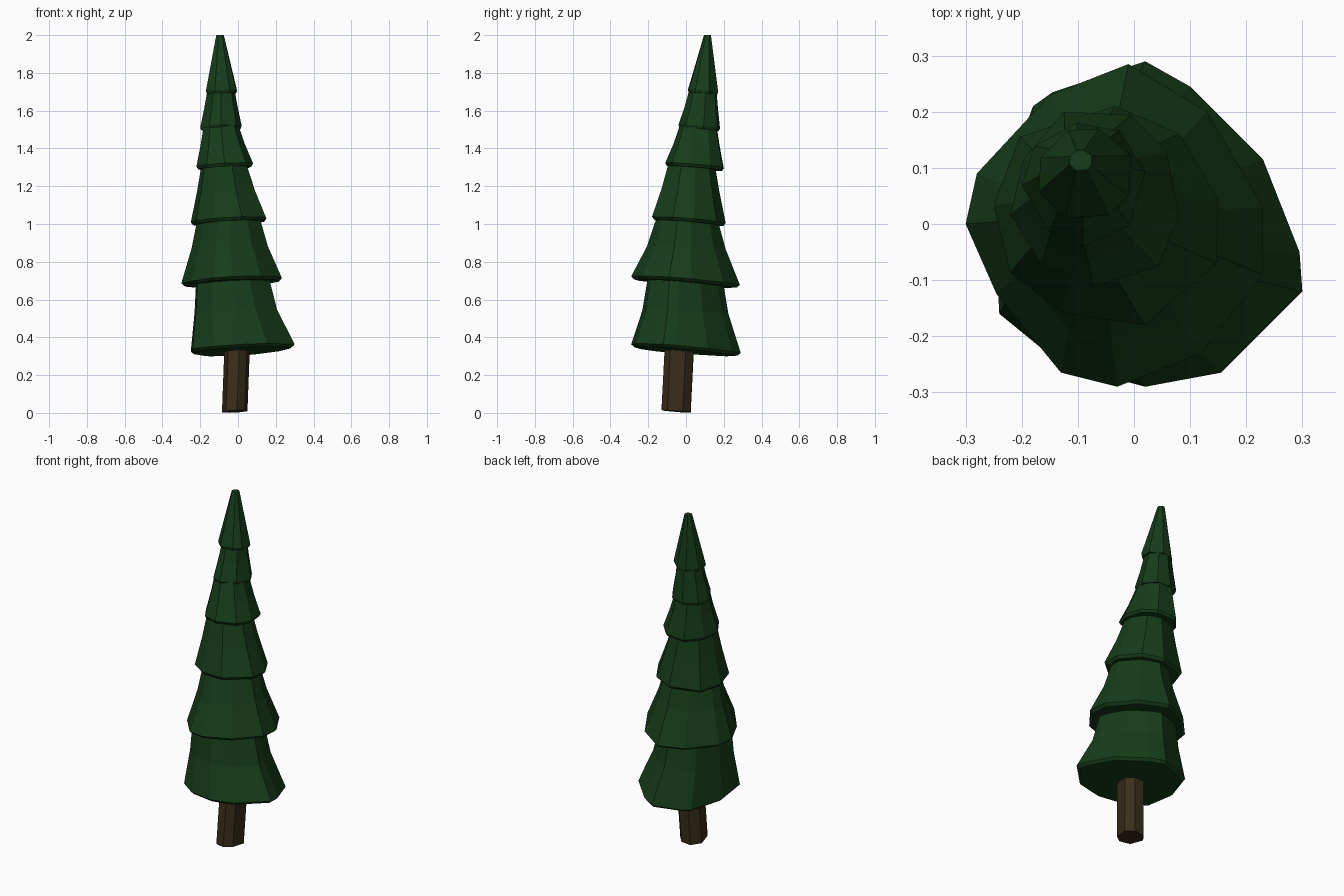
import bpy
import bmesh
import math
import random

if "Cube" in bpy.data.objects:
    bpy.data.objects.remove(bpy.data.objects["Cube"], do_unlink=True)

random.seed(4)


def make_material(name, colour):
    mat = bpy.data.materials.new(name)
    mat.use_nodes = True
    mat.diffuse_color = colour
    mat.node_tree.nodes["Principled BSDF"].inputs["Base Color"].default_value = colour
    return mat


needles = make_material("dark green needles", (0.008, 0.046, 0.010, 1))
bark = make_material("dark brown bark", (0.040, 0.027, 0.010, 1))


def uneven_outline(sides, turn):
    """Slightly irregular polygon around the origin."""
    points = []
    for i in range(sides):
        angle = turn + math.tau * (i + random.uniform(-0.15, 0.15)) / sides
        radius = random.uniform(0.94, 1.04)
        points.append((radius * math.cos(angle), radius * math.sin(angle)))
    return points


def fit(outline, box):
    """Stretch an outline so that it fills (left, right, front, back)."""
    xs, ys = zip(*outline)
    left, right, front, back = box
    return [(left + (x - min(xs)) / (max(xs) - min(xs)) * (right - left),
             front + (y - min(ys)) / (max(ys) - min(ys)) * (back - front))
            for x, y in outline]


def blend(a, b, t):
    return [p + (q - p) * t for p, q in zip(a, b)]


def loft(name, rings, mat):
    """Skin a stack of rings and close both ends."""
    bm = bmesh.new()
    loops = [[bm.verts.new(p) for p in ring] for ring in rings]
    for low, high in zip(loops, loops[1:]):
        for i in range(len(low)):
            j = (i + 1) % len(low)
            bm.faces.new((low[i], low[j], high[j], high[i]))
    bm.faces.new(loops[0][::-1])
    bm.faces.new(loops[-1])
    bmesh.ops.recalc_face_normals(bm, faces=bm.faces)
    mesh = bpy.data.meshes.new(name)
    bm.to_mesh(mesh)
    bm.free()
    mesh.materials.append(mat)
    obj = bpy.data.objects.new(name, mesh)
    bpy.context.collection.objects.link(obj)
    return obj


def tilted(points, z, amount):
    """Lift a flat ring to height z, raised towards the right front."""
    cx = sum(p[0] for p in points) / len(points)
    cy = sum(p[1] for p in points) / len(points)
    return [(x, y, z + amount * (0.05 * (x - cx) - 0.08 * (y - cy)))
            for x, y in points]


def branch_tier(name, outline, hem, hem_z, top, top_z, flare):
    centre = [(hem[0] + hem[1]) / 2] * 2 + [(hem[2] + hem[3]) / 2] * 2
    under = blend(hem, centre, 0.06)
    middle = blend(hem, top, flare)
    rings = [tilted(fit(outline, under), hem_z - 0.015, 1),
             tilted(fit(outline, hem), hem_z, 1),
             tilted(fit(outline, middle), (hem_z + top_z) / 2, 0.5),
             tilted(fit(outline, top), top_z, 0)]
    return loft(name, rings, needles)


# Hem outlines of the two widest tiers
lowest = [(0.30, -0.12), (0.295, -0.05), (0.23, 0.115), (0.10, 0.245),
          (0.02, 0.29), (-0.145, 0.235), (-0.18, 0.21), (-0.25, 0.02),
          (-0.24, -0.16), (-0.13, -0.25), (0.02, -0.29), (0.155, -0.265)]
second = [(0.23, -0.09), (0.23, 0.03), (0.13, 0.20), (-0.01, 0.285),
          (-0.15, 0.23), (-0.28, 0.09), (-0.30, 0.0), (-0.245, -0.125),
          (-0.13, -0.265), (-0.03, -0.29), (0.12, -0.23)]

# Tiers of branches: outline, hem box, hem height, top box, top height, flare
tiers = [
    ("lowest_branches", lowest,
     (-0.25, 0.30, -0.29, 0.29), 0.34, (-0.22, 0.16, -0.20, 0.19), 0.73, 0.66),
    ("second_branches", second,
     (-0.30, 0.23, -0.29, 0.285), 0.70, (-0.21, 0.11, -0.15, 0.16), 1.05, 0.6),
    ("third_branches", uneven_outline(9, 0.2),
     (-0.25, 0.15, -0.18, 0.21), 1.02, (-0.19, 0.04, -0.09, 0.15), 1.33, 0.55),
    ("fourth_branches", uneven_outline(9, 0.5),
     (-0.22, 0.08, -0.11, 0.20), 1.31, (-0.18, 0.0, -0.03, 0.16), 1.53, 0.55),
    ("fifth_branches", uneven_outline(8, 0.1),
     (-0.20, 0.02, -0.04, 0.18), 1.515, (-0.16, -0.02, 0.02, 0.16), 1.72, 0.55),
    ("treetop", uneven_outline(8, 0.4),
     (-0.17, -0.005, 0.01, 0.17), 1.705, (-0.115, -0.075, 0.095, 0.132), 2.0, 0.5),
]
for tier in tiers:
    branch_tier(*tier)

# Trunk, leaning slightly back
trunk_outline = uneven_outline(7, 0.3)
foot = fit(trunk_outline, (-0.085, 0.05, -0.13, 0.025))
neck = fit(trunk_outline, (-0.07, 0.065, -0.11, 0.045))
loft("trunk", [tilted(foot, 0.008, 1), tilted(neck, 0.40, 0)], bark)
